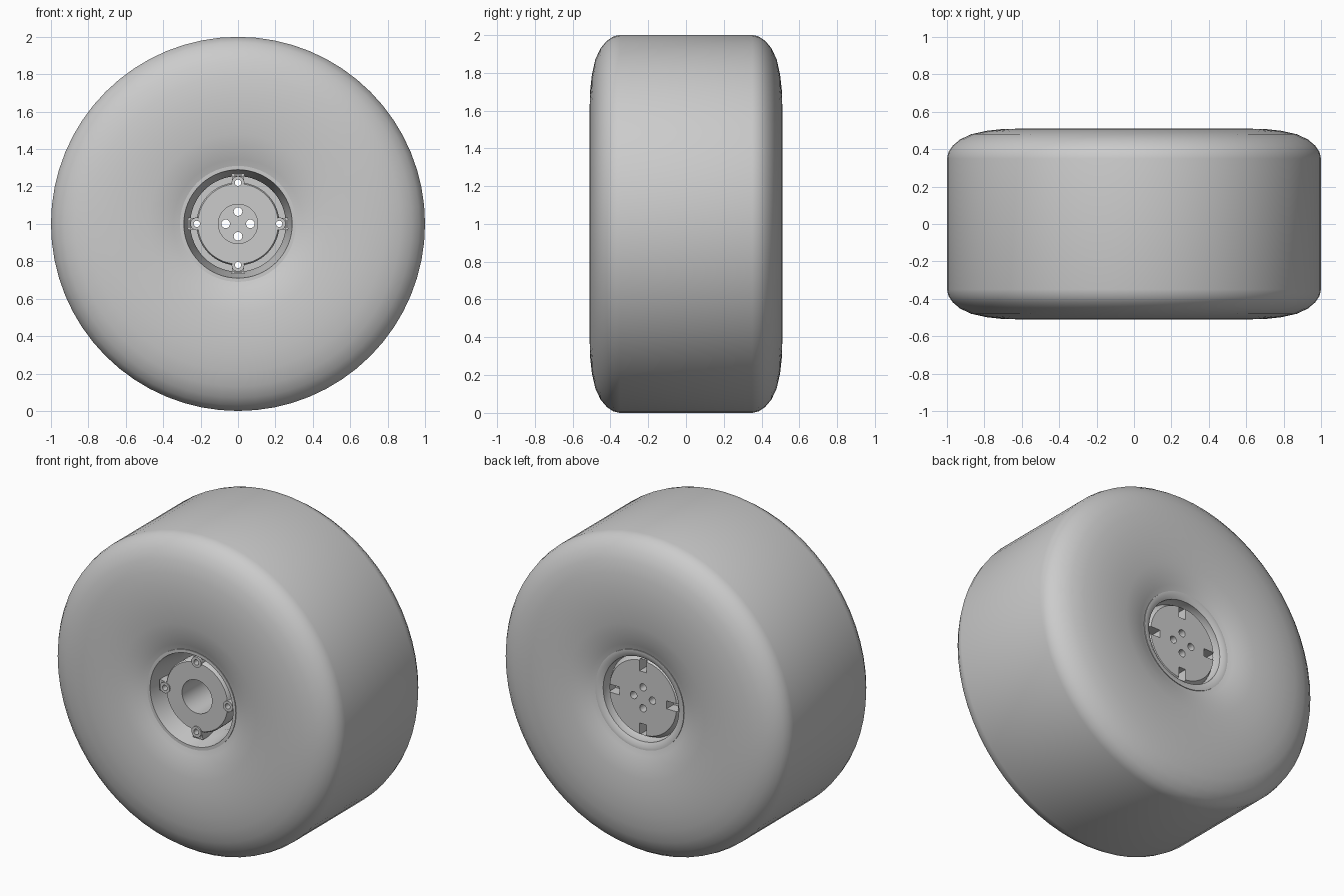
import bpy, bmesh, math
from mathutils import Matrix, Vector

if "Cube" in bpy.data.objects:
    bpy.data.objects.remove(bpy.data.objects["Cube"])

def finish(name, bm, angle=35):
    bmesh.ops.recalc_face_normals(bm, faces=bm.faces)
    me = bpy.data.meshes.new(name)
    bm.to_mesh(me)
    bm.free()
    ob = bpy.data.objects.new(name, me)
    bpy.context.collection.objects.link(ob)
    bpy.ops.object.select_all(action='DESELECT')
    ob.select_set(True)
    bpy.context.view_layer.objects.active = ob
    bpy.ops.object.shade_smooth_by_angle(angle=math.radians(angle))
    return ob

def lathe(name, profile, seg=64, closed=False, angle=35):
    """Revolve (radius, y) points about the wheel axle at z = 1."""
    bm = bmesh.new()
    rings = []
    for r, y in profile:
        if r == 0:
            rings.append([bm.verts.new((0, y, 1))] * seg)
        else:
            rings.append([bm.verts.new((r * math.cos(2 * math.pi * i / seg), y,
                          1 + r * math.sin(2 * math.pi * i / seg))) for i in range(seg)])
    pairs = list(zip(rings, rings[1:]))
    if closed:
        pairs.append((rings[-1], rings[0]))
    for a, b in pairs:
        for i in range(seg):
            j = (i + 1) % seg
            face = list(dict.fromkeys([a[i], a[j], b[j], b[i]]))
            if len(face) > 2:
                bm.faces.new(face)
    return finish(name, bm, angle)

def add_rod(bm, radius, dist, k, y0, y1, seg=24):
    """Rod along y, at quarter-turn k around the axle."""
    a = k * math.pi / 2
    m = (Matrix.Translation((dist * math.cos(a), (y0 + y1) / 2, 1 + dist * math.sin(a)))
         @ Matrix.Rotation(math.pi / 2, 4, 'X'))
    bmesh.ops.create_cone(bm, cap_ends=True, segments=seg, radius1=radius,
                          radius2=radius, depth=y1 - y0, matrix=m)

def add_block(bm, r0, r1, width, y0, y1, k):
    """Radial block at quarter-turn k around the axle."""
    m = (Matrix.Translation((0, 0, 1)) @ Matrix.Rotation(k * math.pi / 2, 4, 'Y')
         @ Matrix.Translation(((r0 + r1) / 2, (y0 + y1) / 2, 0))
         @ Matrix.Diagonal((r1 - r0, y1 - y0, width, 1)))
    bmesh.ops.create_cube(bm, size=1, matrix=m)

def boolean(ob, cutter, operation):
    mod = ob.modifiers.new(operation.lower(), 'BOOLEAN')
    mod.operation, mod.object, mod.solver = operation, cutter, 'EXACT'
    bpy.ops.object.select_all(action='DESELECT')
    ob.select_set(True)
    bpy.context.view_layer.objects.active = ob
    bpy.ops.object.modifier_apply(modifier=mod.name)
    bpy.data.objects.remove(cutter)

# tyre: mirrored half profile
half = [(0.29, 0.455), (0.31, 0.46), (0.345, 0.472), (0.40, 0.49), (0.48, 0.503),
        (0.60, 0.51), (0.70, 0.508), (0.79, 0.498), (0.87, 0.48), (0.93, 0.452),
        (0.97, 0.418), (0.992, 0.385), (1.0, 0.35)]
lathe("tyre", [(r, -y) for r, y in half] + [(r, y) for r, y in reversed(half)])

# rim liner: flared bore at the front, narrow lip at the back
lathe("rim", [(0.31, -0.465), (0.29, -0.465), (0.285, -0.44), (0.268, -0.34), (0.255, -0.28),
              (0.255, 0.38), (0.265, 0.40), (0.265, 0.45), (0.29, 0.465), (0.31, 0.465)],
      closed=True)

# hub: front flange, drum with deep central bore, back plate
hub = lathe("hub", [(0, 0.22), (0.105, 0.22), (0.105, -0.41), (0.215, -0.41), (0.222, -0.40),
                    (0.222, -0.31), (0.20, -0.29), (0.20, 0.33), (0.258, 0.33),
                    (0.258, 0.39), (0.235, 0.43), (0, 0.43)])

# lugs and brackets on the flange
lugs = bmesh.new()
for k in range(4):
    add_rod(lugs, 0.034, 0.221, k, -0.418, -0.33)
lug_ob = finish("lugs", lugs)
boolean(hub, lug_ob, 'UNION')
brackets = bmesh.new()
for k in range(4):
    for side in (-1, 1):
        m = Matrix.Rotation(k * math.pi / 2 + side * 0.105, 4, 'Y')
        bmesh.ops.create_cube(brackets, size=1, matrix=Matrix.Translation((0, 0, 1)) @ m
                              @ Matrix.Translation((0.25, -0.33, 0))
                              @ Matrix.Diagonal((0.04, 0.14, 0.012, 1)))
    add_block(brackets, 0.256, 0.268, 0.06, -0.40, -0.26, k)
finish("lug_brackets", brackets)

# back pockets, then through holes
pockets = bmesh.new()
for k in range(4):
    add_block(pockets, 0.165, 0.24, 0.05, 0.36, 0.50, k)
boolean(hub, finish("pocket_cutter", pockets), 'DIFFERENCE')
holes = bmesh.new()
for k in range(4):
    add_rod(holes, 0.023, 0.066, k, 0.10, 0.60)
    add_rod(holes, 0.017, 0.22, k, -0.60, 0.60)
boolean(hub, finish("hole_cutter", holes), 'DIFFERENCE')
bpy.ops.object.select_all(action='DESELECT')
hub.select_set(True)
bpy.context.view_layer.objects.active = hub
bpy.ops.object.shade_smooth_by_angle(angle=math.radians(35))
